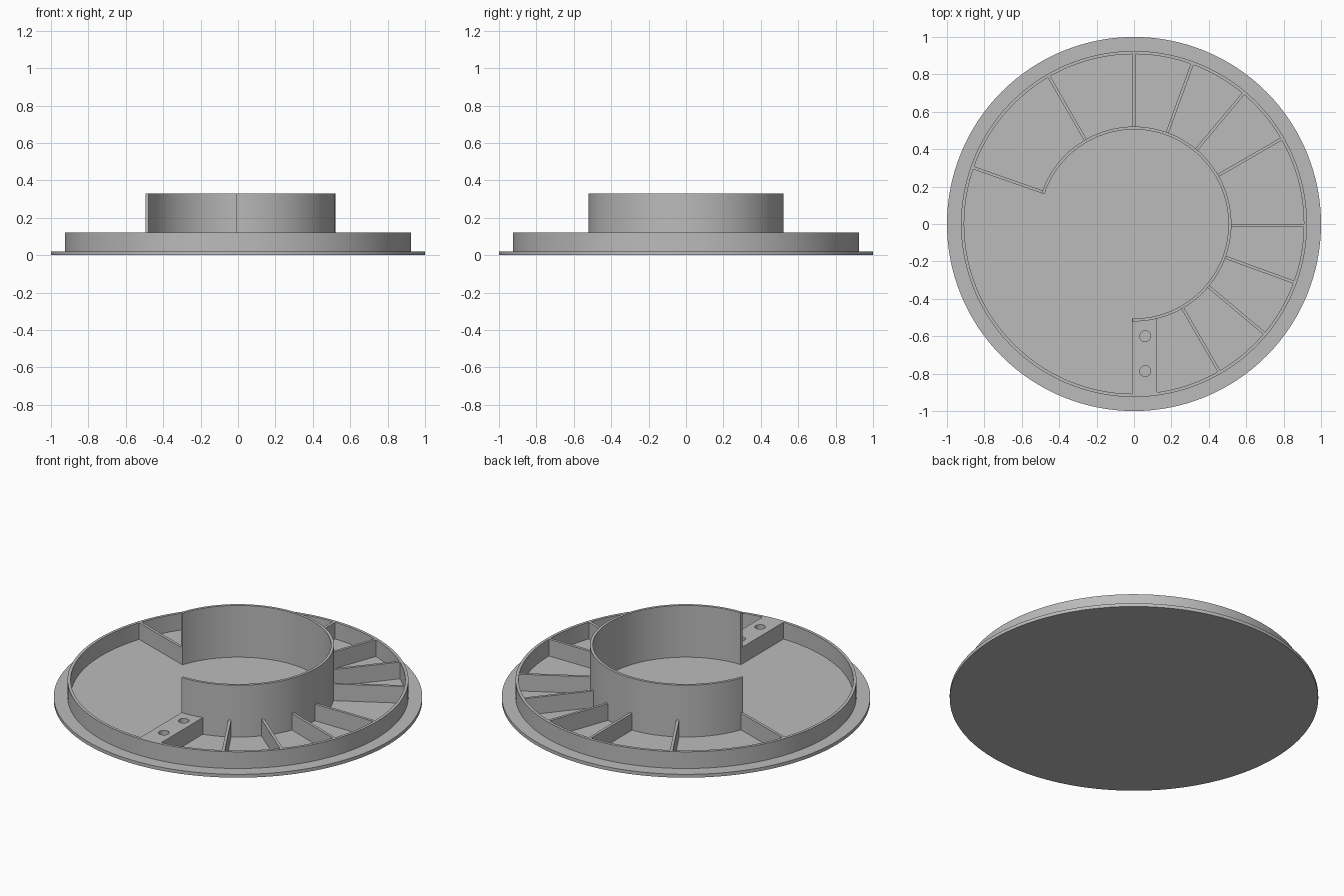
import bpy, bmesh, math
from mathutils import Matrix

cube = bpy.data.objects.get("Cube")
if cube:
    bpy.data.objects.remove(cube, do_unlink=True)

grey = bpy.data.materials.new("plain grey")
grey.use_nodes = True
colour = (0.5, 0.5, 0.5, 1)
grey.diffuse_color = colour
grey.node_tree.nodes["Principled BSDF"].inputs["Base Color"].default_value = colour

FLOOR, RIM, WALL = 0.02, 0.12, 0.33   # top heights
SINK = 0.01                           # parts are sunk into the base plate
THICK = 0.016


def finish(name, bm, smooth=False):
    bmesh.ops.recalc_face_normals(bm, faces=bm.faces)
    mesh = bpy.data.meshes.new(name)
    bm.to_mesh(mesh)
    bm.free()
    mesh.materials.append(grey)
    obj = bpy.data.objects.new(name, mesh)
    bpy.context.collection.objects.link(obj)
    if smooth:
        bpy.ops.object.select_all(action='DESELECT')
        obj.select_set(True)
        bpy.context.view_layer.objects.active = obj
        bpy.ops.object.shade_smooth_by_angle(angle=math.radians(30))
    return obj


def cylinder(name, radius, z0, z1, sides, x=0, y=0, smooth=False):
    bm = bmesh.new()
    bmesh.ops.create_cone(bm, cap_ends=True, segments=sides, radius1=radius, radius2=radius,
                          depth=z1 - z0, matrix=Matrix.Translation((x, y, (z0 + z1) / 2)))
    return finish(name, bm, smooth)


def curved_wall(name, inner, outer, z0, z1, start, end, steps):
    """Sweep a rectangular section around z; closes itself at a full turn."""
    bm = bmesh.new()
    closed = end - start >= 360
    section = [(inner, z0), (outer, z0), (outer, z1), (inner, z1)]
    loops = []
    for i in range(steps if closed else steps + 1):
        a = math.radians(start + (end - start) * i / steps)
        loops.append([bm.verts.new((r * math.cos(a), r * math.sin(a), z)) for r, z in section])
    pairs = list(zip(loops, loops[1:]))
    if closed:
        pairs.append((loops[-1], loops[0]))
    else:
        bm.faces.new(loops[0])
        bm.faces.new(loops[-1])
    for a, b in pairs:
        for k in range(4):
            n = (k + 1) % 4
            bm.faces.new((a[k], a[n], b[n], b[k]))
    return finish(name, bm, True)


def box(name, x0, x1, y0, y1, z0, z1, angle=0):
    bm = bmesh.new()
    place = (Matrix.Rotation(math.radians(angle), 4, 'Z')
             @ Matrix.Translation(((x0 + x1) / 2, (y0 + y1) / 2, (z0 + z1) / 2))
             @ Matrix.Diagonal((x1 - x0, y1 - y0, z1 - z0, 1)))
    bmesh.ops.create_cube(bm, size=1, matrix=place)
    return finish(name, bm)


# Base plate and the two upright walls
cylinder("base_plate", 1, 0, FLOOR, 128, smooth=True)
curved_wall("outer_rim", 0.908, 0.925, SINK, RIM, 0, 360, 128)
curved_wall("inner_wall", 0.505, 0.521, SINK, WALL, -91, 161.6, 90)

# Radial ribs between the walls
for angle in (160.7, 120, 90, 70, 50, 30, 0, -20, -40, -60):
    shift = -THICK / 2 if angle == 0 else 0
    box(f"rib_{angle:.0f}", 0.512, 0.914, shift - THICK / 2, shift + THICK / 2, SINK, RIM, angle)

# Mounting block with two screw holes
block = box("mounting_block", -0.01, 0.122, -0.912, -0.506, SINK, RIM)
for i, y in enumerate((-0.6, -0.787)):
    cutter = cylinder(f"hole_cutter_{i + 1}", 0.029, -0.1, 0.2, 32, 0.06, y)
    cutter.hide_render = True
    cutter.hide_set(True)
    cut = block.modifiers.new("screw_hole", 'BOOLEAN')
    cut.operation = 'DIFFERENCE'
    cut.solver = 'EXACT'
    cut.object = cutter
